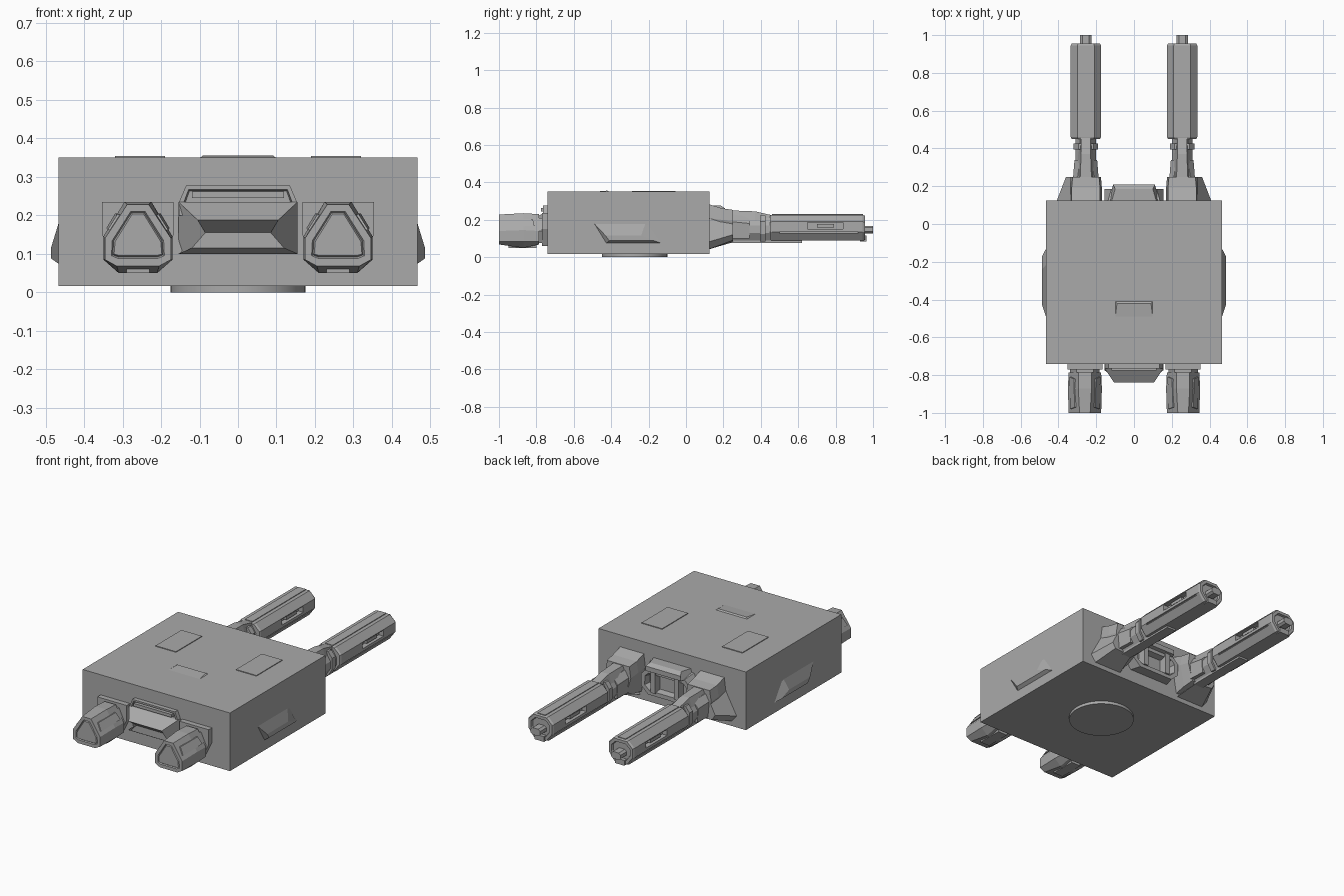
import bpy, bmesh, math
from mathutils import Vector

old = bpy.data.objects.get("Cube")
if old:
    bpy.data.objects.remove(old, do_unlink=True)

grey = bpy.data.materials.new("plain_grey")
grey.use_nodes = True
grey.diffuse_color = (0.4, 0.4, 0.4, 1)
grey.node_tree.nodes["Principled BSDF"].inputs["Base Color"].default_value = (0.4, 0.4, 0.4, 1)


def loft(name, rings, mirror=False, panel=None):
    """Skin a closed solid through rings of equal length; panel insets the first cap."""
    bm = bmesh.new()
    loops = [[bm.verts.new(p) for p in r] for r in rings]
    n = len(loops[0])
    for a, b in zip(loops, loops[1:]):
        for i in range(n):
            j = (i + 1) % n
            bm.faces.new((a[i], a[j], b[j], b[i]))
    cap = bm.faces.new(loops[0])
    bm.faces.new(loops[-1])
    bmesh.ops.recalc_face_normals(bm, faces=bm.faces[:])
    if panel:
        for thickness, depth in panel:
            bmesh.ops.inset_region(bm, faces=[cap], thickness=thickness, depth=depth)
    mesh = bpy.data.meshes.new(name)
    bm.to_mesh(mesh)
    bm.free()
    mesh.materials.append(grey)
    ob = bpy.data.objects.new(name, mesh)
    bpy.context.collection.objects.link(ob)
    if mirror:
        mod = ob.modifiers.new("mirror", "MIRROR")
        mod.use_mirror_merge = False
    return ob


def ring(cx, y, pairs):
    """Symmetric cross-section from (half width, height) pairs, top to bottom."""
    return ([Vector((cx + w, y, z)) for w, z in pairs]
            + [Vector((cx - w, y, z)) for w, z in reversed(pairs)])


def box(name, x, y, z, mirror=False):
    cx, w = (x[0] + x[1]) / 2, (x[1] - x[0]) / 2
    pairs = [(w, z[1]), (w, z[0])]
    return loft(name, [ring(cx, y[0], pairs), ring(cx, y[1], pairs)], mirror)


def profile(name, points):
    """Side profile of (y, z, half width) points spanning both sides of the centre."""
    return loft(name, [[Vector((s * w, y, z)) for y, z, w in points] for s in (1, -1)])


# Main hull and underside disc
box("hull", (-.467, .467), (-.74, .125), (.017, .35))
bpy.ops.mesh.primitive_cylinder_add(vertices=48, radius=.175, depth=.03, location=(0, -.275, .015))
disc = bpy.context.object
disc.name = "underside_disc"
disc.data.materials.append(grey)
bpy.ops.object.shade_smooth_by_angle()

# Roof hatches and roof vent ramp
box("roof_hatches", (.19, .32), (-.29, -.055), (.345, .354), True)
profile("roof_vent", [(-.5, .349, .1), (-.42, .356, .09), (-.41, .349, .1)])

# Side blisters, slanted parallelograms
outer = [(-.51, .2), (-.21, .2), (-.12, .07), (-.43, .07)]
inner = [(-.43, .115), (-.24, .115), (-.17, .088), (-.41, .088)]
loft("side_blisters", [[Vector((x, y, z)) for y, z in pts]
                       for x, pts in ((.46, outer), (.486, inner))], True)

# Front nose with undercut lip, hood and visor bar
profile("nose", [(-.73, .235, .155), (-.765, .235, .155), (-.84, .188, .105), (-.8, .155, .085),
                 (-.8, .115, .12), (-.775, .1, .155), (-.73, .1, .155)])
hood = [(.135, .277), (.153, .235), (.153, .2)]
loft("nose_hood", [ring(0, -.765, hood), ring(0, -.73, hood)], panel=[(.012, 0), (.004, -.02)])
box("visor_bar", (-.12, .12), (-.775, -.74), (.245, .262))

# Front pods with mounts and necks
px = .26
plate = [(.093, .235), (.093, .15), (.05, .06)]
loft("pod_mounts", [ring(px, -.77, plate), ring(px, -.73, plate)], True)
neck = [(.045, .21), (.078, .14), (.05, .075)]
loft("pod_necks", [ring(px, -.8, neck), ring(px, -.76, neck)], True)
loft("pods", [ring(px, -1, [(.028, .228), (.086, .14), (.086, .085), (.055, .068)]),
              ring(px, -.87, [(.035, .235), (.09, .145), (.09, .085), (.05, .05)]),
              ring(px, -.785, [(.035, .23), (.086, .14), (.086, .085), (.05, .068)])],
     True, [(.02, 0), (.004, -.006), (.004, .006)])
# Keel rib under each pod and raised cheek plates
box("pod_ribs", (px - .03, px + .03), (-.95, -.8), (.05, .075), True)
for s in (1, -1):
    cheek = [[Vector((px + s * (a + d), y, z)) for y, a, z in
              ((-.97, .05, .202), (-.82, .055, .205), (-.81, .078, .167), (-.98, .075, .162))]
             for d in (-.01, .004)]
    loft("pod_cheek_" + ("outer" if s > 0 else "inner"), cheek, True)

# Rear centre block: stepped frame with a recess below a cap
loft("rear_block", [ring(0, .185, [(.12, .235), (.155, .2), (.155, .13), (.11, .09)]),
                    ring(0, .115, [(.14, .26), (.155, .2), (.155, .13), (.13, .09)])],
     panel=[(.025, 0), (.008, -.035)])
profile("rear_cap", [(.115, .277, .12), (.185, .277, .1), (.208, .262, .11),
                     (.208, .235, .11), (.115, .22, .14)])
box("rear_cap_posts", (.06, .09), (.14, .195), (.11, .24), True)

# Rear arm brackets and outer fins
ax = .255
loft("arm_brackets", [ring(ax, .115, [(.075, .285), (.085, .21), (.06, .06)]),
                      ring(ax, .19, [(.075, .262), (.085, .2), (.06, .075)]),
                      ring(ax, .25, [(.07, .253), (.08, .19), (.05, .09)])], True)
loft("bracket_fins", [[Vector((x, y, z)) for x, z in pts] for y, pts in (
    (.115, [(.32, .25), (.412, .08), (.38, .04), (.2, .04)]),
    (.25, [(.325, .19), (.36, .12), (.34, .09), (.23, .08)]))], True)

# Arm struts: core, upper spar, side cheeks, lower keel and collar
core = [(.03, .21), (.055, .17), (.055, .13), (.03, .09)]
loft("arm_cores", [ring(ax, .24, core), ring(ax, .47, core)], True)
loft("upper_spars", [ring(ax, .24, [(.03, .25), (.05, .195)]),
                     ring(ax, .37, [(.025, .245), (.04, .195)]),
                     ring(ax, .47, [(.025, .222), (.03, .19)])], True)
loft("arm_sleeves", [ring(ax, .24, [(.045, .23), (.068, .19), (.06, .1)]),
                     ring(ax, .34, [(.03, .215), (.06, .18), (.055, .1)])], True)
box("arm_keels", (ax - .03, ax + .03), (.24, .62), (.077, .12), True)
collar = [(.04, .222), (.065, .19), (.065, .125), (.04, .085)]
loft("arm_collars", [ring(ax, .395, collar), ring(ax, .425, collar)], True)

# Long barrels with side slots cut through both flanks
body = [(.045, .226), (.08, .19), (.08, .135), (.045, .088)]
end = [(.04, .222), (.075, .188), (.075, .137), (.04, .092)]
barrel = loft("barrels", [ring(ax, .956, end), ring(ax, .945, body),
                          ring(ax, .46, body), ring(ax, .45, end)],
              panel=[(.018, 0), (.004, -.012)])
for i, (y, z) in enumerate([((.65, .84), (.152, .186)), ((.5, .92), (.128, .136))]):
    for s in (1, -1):
        near, far = ax + s * (.05 if i == 0 else .07), ax + s * .1
        cutter = box("slot_cutter", sorted((near, far)), y, z)
        cutter.hide_render = True
        cutter.hide_set(True)
        cut = barrel.modifiers.new("slot", "BOOLEAN")
        cut.operation = "DIFFERENCE"
        cut.solver = "EXACT"
        cut.object = cutter
barrel.modifiers.new("mirror", "MIRROR").use_mirror_merge = False

# Rods inside the slots, top ridge and muzzle tips
for s in (1, -1):
    x = ax + s * .06
    box("slot_rod", (x - .012, x + .012), (.7, .79), (.16, .178), True)
box("barrel_ridges", (ax - .024, ax + .024), (.46, .945), (.22, .23), True)
tip = [(.018, .168), (.03, .158), (.03, .138), (.018, .128)]
loft("muzzle_tips", [ring(ax, .94, tip), ring(ax, 1, tip)], True)
box("muzzle_hooks", (ax - .03, ax + .03), (.93, .965), (.085, .115), True)
